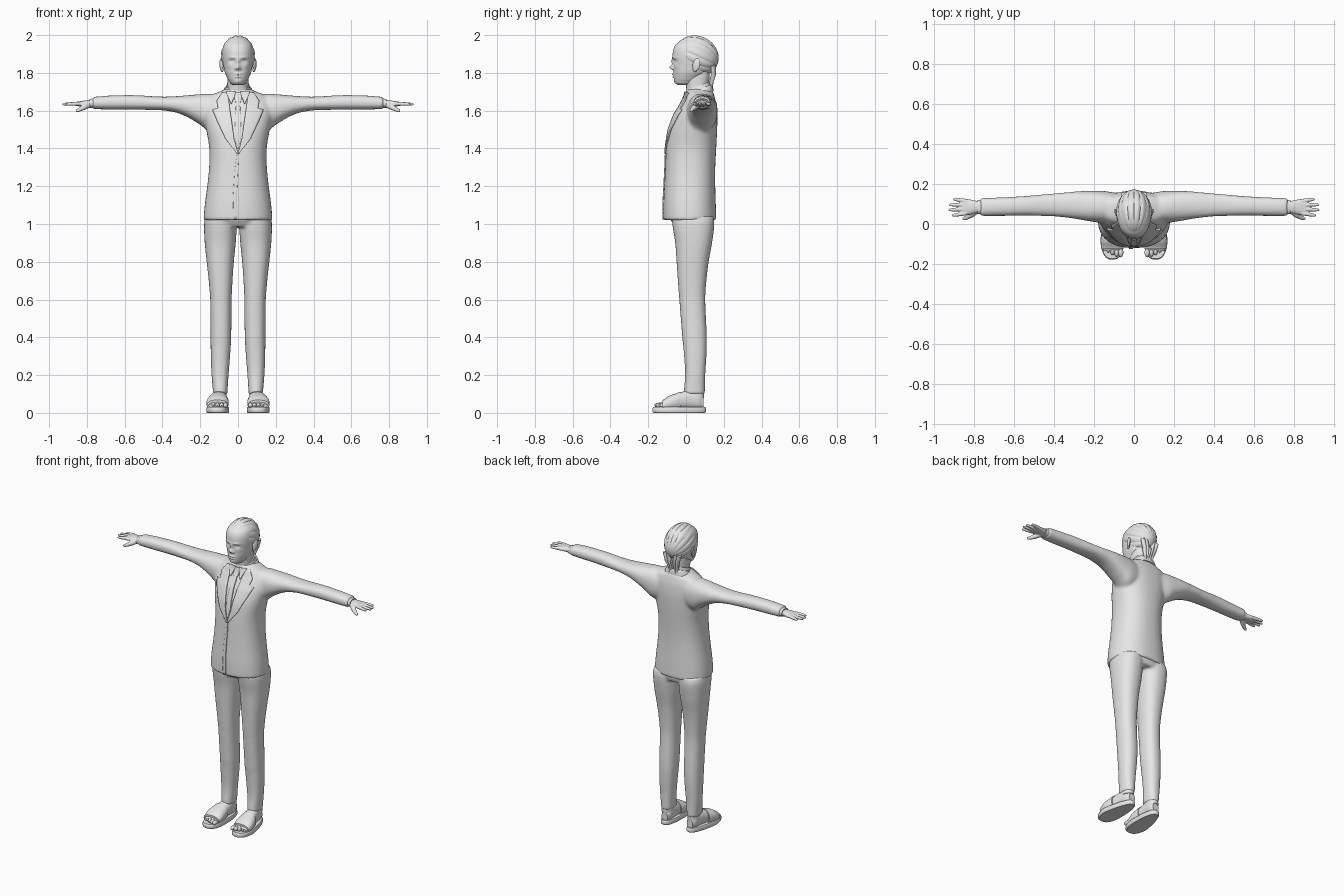
import bpy, bmesh, math
from mathutils import Vector, Matrix

if "Cube" in bpy.data.objects:
    bpy.data.objects.remove(bpy.data.objects["Cube"])

grey = bpy.data.materials.new("light_grey")
grey.diffuse_color = (0.8, 0.8, 0.8, 1)
grey.use_nodes = True
grey.node_tree.nodes["Principled BSDF"].inputs["Base Color"].default_value = grey.diffuse_color


def finish(name, bm, mirror=False, voxel=0, thick=0, angle=40):
    bmesh.ops.recalc_face_normals(bm, faces=bm.faces)
    me = bpy.data.meshes.new(name)
    bm.to_mesh(me)
    bm.free()
    me.materials.append(grey)
    for p in me.polygons:
        p.use_smooth = True
    me.set_sharp_from_angle(angle=math.radians(angle))
    ob = bpy.data.objects.new(name, me)
    bpy.context.collection.objects.link(ob)
    if thick:
        mod = ob.modifiers.new("thickness", 'SOLIDIFY')
        mod.thickness, mod.offset = thick, 0
    if mirror:
        ob.modifiers.new("mirror", 'MIRROR').use_clip = False
    if voxel:
        mod = ob.modifiers.new("merge", 'REMESH')
        mod.mode, mod.voxel_size, mod.use_smooth_shade = 'VOXEL', voxel, True
        mod = ob.modifiers.new("soften", 'SMOOTH')
        mod.factor, mod.iterations = 0.5, 5
    return ob


def dense(secs, k=6):
    """Smoothly interpolate cross-sections (t, a0, a1, b0, b1)."""
    out = []
    for i in range(len(secs) - 1):
        p0, p1, p2 = secs[max(i - 1, 0)], secs[i], secs[i + 1]
        p3 = secs[min(i + 2, len(secs) - 1)]
        for j in range(k):
            u = j / k
            row = [b + 0.5 * u * (c - a + u * (2*a - 5*b + 4*c - d + u * (3*(b - c) + d - a)))
                   for a, b, c, d in zip(p0, p1, p2, p3)]
            row[0] = p1[0] + (p2[0] - p1[0]) * u
            out.append(row)
    return out + [list(secs[-1])]


def skin(bm, rings, cap=True):
    vr = [[bm.verts.new(p) for p in r] for r in rings]
    n = len(vr[0])
    for a, b in zip(vr, vr[1:]):
        for i in range(n):
            bm.faces.new((a[i], a[(i + 1) % n], b[(i + 1) % n], b[i]))
    if cap:
        bm.faces.new(vr[0])
        bm.faces.new(vr[-1])


def loft(bm, secs, axis='z', n=40, m=2.3, k=6, fn=None, cap=True):
    """Superelliptic rings along an axis; ranges a, b span the other two axes in order."""
    rings = []
    for t, a0, a1, b0, b1 in dense(secs, k):
        ring = []
        for i in range(n):
            w = 2 * math.pi * i / n
            c, s = math.cos(w), math.sin(w)
            a = (a0 + a1) / 2 + (a1 - a0) / 2 * math.copysign(abs(c) ** (2 / m), c)
            b = (b0 + b1) / 2 + (b1 - b0) / 2 * math.copysign(abs(s) ** (2 / m), s)
            p = {'z': (a, b, t), 'x': (t, a, b), 'y': (a, t, b)}[axis]
            ring.append(fn(*p) if fn else p)
        rings.append(ring)
    skin(bm, rings, cap)


def tube(bm, pts, radii, n=12):
    pts = [Vector(p) for p in pts]
    rings = []
    for i, p in enumerate(pts):
        q = (pts[min(i + 1, len(pts) - 1)] - pts[max(i - 1, 0)]).to_track_quat('Z', 'Y')
        rings.append([p + q @ Vector((radii[i] * math.cos(2 * math.pi * j / n),
                                      radii[i] * math.sin(2 * math.pi * j / n), 0)) for j in range(n)])
    skin(bm, rings)


def ball(bm, c, r, rot=Matrix()):
    bmesh.ops.create_uvsphere(bm, u_segments=16, v_segments=10, radius=1,
                              matrix=Matrix.Translation(c) @ rot @ Matrix.Diagonal((*r, 1)))


def sym(z, w, y0, y1):
    return (z, -w, w, y0, y1)


# Jacket: torso and sleeves merged into one surface
torso = [sym(1.02, .182, -.12, .16), sym(1.1, .176, -.12, .158), sym(1.2, .163, -.115, .155),
         sym(1.3, .153, -.11, .155), sym(1.4, .152, -.105, .16), sym(1.5, .168, -.09, .165),
         sym(1.58, .182, -.06, .166), sym(1.64, .18, -.025, .16), sym(1.68, .15, -.005, .15),
         sym(1.7, .1, .0, .142), sym(1.715, .07, .01, .13)]
sleeve = [(.08, .01, .155, 1.5, 1.68), (.15, .005, .165, 1.49, 1.69), (.2, .01, .166, 1.525, 1.687),
          (.26, .02, .165, 1.562, 1.682), (.32, .03, .16, 1.588, 1.677), (.4, .038, .153, 1.602, 1.674),
          (.55, .042, .14, 1.605, 1.682), (.68, .04, .133, 1.606, 1.68), (.77, .04, .13, 1.608, 1.673)]
bm = bmesh.new()
loft(bm, torso)
loft(bm, sleeve, 'x')
finish("jacket", bm, mirror=True, voxel=.009)

rows = dense(torso)


def front(x, z):
    for a, b in zip(rows, rows[1:]):
        if a[0] <= z <= b[0]:
            u = (z - a[0]) / (b[0] - a[0])
            r = [p + (q - p) * u for p, q in zip(a, b)]
            f = min(1, abs(x) / r[2])
            return (r[3] + r[4]) / 2 - (r[4] - r[3]) / 2 * (1 - f ** 2.3) ** (1 / 2.3)
    return 0


def plate(name, edges, lift, mirror=False):
    """Thin cloth plate lying on the chest; edges are (z, x_inner, x_outer)."""
    bm = bmesh.new()
    grid = []
    for a, b in zip(edges, edges[1:]):
        for j in range(7):
            z, l, r = [p + (q - p) * j / 6 for p, q in zip(a, b)]
            grid.append([bm.verts.new((x, front(x, z) - lift, z))
                         for x in (l + (r - l) * i / 8 for i in range(9))])
    for a, b in zip(grid, grid[1:]):
        for i in range(8):
            bm.faces.new((a[i], a[i + 1], b[i + 1], b[i]))
    bmesh.ops.remove_doubles(bm, verts=bm.verts, dist=1e-5)
    finish(name, bm, mirror, thick=.008)


plate("lapel", [(1.37, -.002, .004), (1.45, .02, .065), (1.55, .034, .112), (1.605, .042, .135),
                (1.612, .043, .105), (1.65, .048, .112), (1.695, .055, .082)], .004, True)
plate("necktie", [(1.4, -.004, .004), (1.46, -.017, .017), (1.645, -.011, .011),
                  (1.65, -.016, .016), (1.695, -.021, .021)], .003)
plate("shirt_collar_wing", [(1.638, .034, .038), (1.67, .02, .052), (1.7, .012, .062)], .005, True)
plate("jacket_front_edge", [(1.025, -.024, -.004), (1.15, -.026, -.006), (1.28, -.018, 0),
                            (1.38, -.004, .004)], .001)

# Collars, rising toward the nape
tilt = lambda x, y, z: (x, y, z + (y - .07) * .35)
bm = bmesh.new()
loft(bm, [sym(1.675, .09, -.005, .146), sym(1.7, .08, .0, .143), sym(1.717, .071, .008, .137)], fn=tilt)
finish("jacket_collar", bm)
bm = bmesh.new()
loft(bm, [sym(1.69, .072, -.002, .135), sym(1.72, .065, .0, .13), sym(1.735, .061, .004, .128)], fn=tilt)
finish("shirt_collar", bm)

# Trousers: hips and legs merged
bm = bmesh.new()
loft(bm, [sym(.985, .155, -.06, .14), sym(1.03, .172, -.085, .15), sym(1.08, .16, -.08, .14)])
loft(bm, [(.1, .056, .132, -.012, .1), (.2, .05, .14, -.005, .102), (.3, .042, .144, -.01, .108),
          (.4, .036, .145, -.02, .11), (.6, .034, .147, -.035, .102), (.7, .029, .155, -.043, .108),
          (.8, .022, .166, -.05, .12), (.9, .012, .176, -.057, .138), (1, .006, .18, -.072, .15),
          (1.04, .006, .174, -.075, .145)])
finish("trousers", bm, mirror=True, voxel=.008)


# Sandals and feet
def foot_shape(x, y, z):
    t = max(0, min(1, (y + .08) / .16))
    return (.108 + (x - .108) * (1 - .3 * t) - .014 * t, y, z)


bm = bmesh.new()
loft(bm, [(0, .05, .166, -.172, .1), (.006, .046, .17, -.178, .106), (.024, .046, .17, -.178, .106),
          (.03, .049, .167, -.174, .102)], fn=foot_shape, m=2.6, k=3)
finish("sandal_sole", bm, mirror=True)
bm = bmesh.new()
loft(bm, [(-.135, .062, .155, .025, .05), (-.11, .057, .158, .022, .07), (-.07, .056, .159, .02, .09),
          (-.03, .058, .155, .02, .108), (.02, .058, .152, .02, .12), (.07, .06, .15, .02, .11),
          (.093, .075, .137, .026, .08)], 'y', fn=foot_shape)
for i in range(5):
    ball(bm, (.066 + .021 * i, -.143 + .005 * i * i / 2, .04), (.013 - .001 * i, .024, .014))
finish("foot", bm, mirror=True)
bm = bmesh.new()
loft(bm, [(-.125, .052, .164, .012, .068), (-.09, .049, .167, .012, .09), (-.05, .05, .166, .012, .104),
          (-.028, .053, .162, .012, .112)], 'y', fn=foot_shape)
finish("sandal_strap", bm, mirror=True)
bm = bmesh.new()
loft(bm, [(.08, .06, .13, -.002, .096), (.11, .06, .128, 0, .096), (.16, .06, .128, .005, .09)])
finish("ankle", bm, mirror=True)

# Hands: cuff, palm, fingers and thumb
bm = bmesh.new()
loft(bm, [(.75, .047, .123, 1.612, 1.667), (.785, .05, .12, 1.614, 1.662)], 'x')
finish("shirt_cuff", bm, mirror=True)
bm = bmesh.new()
loft(bm, [(.77, .06, .112, 1.622, 1.656), (.8, .053, .118, 1.62, 1.655), (.835, .046, .125, 1.622, 1.65),
          (.862, .048, .122, 1.626, 1.646)], 'x')
for y0, x1, y1 in ((.054, .914, .042), (.075, .931, .07), (.096, .929, .096), (.115, .908, .125)):
    a, b = Vector((.84, y0, 1.637)), Vector((x1, y1, 1.634))
    tube(bm, [a.lerp(b, u) for u in (0, .35, .7, .93, 1)], [.011, .0105, .009, .007, .002])
tube(bm, [(.785, .07, 1.633), (.815, .046, 1.618), (.838, .032, 1.606), (.855, .026, 1.598),
          (.86, .024, 1.596)], [.016, .015, .011, .008, .002])
finish("hand", bm, mirror=True, voxel=.0035)

# Neck
bm = bmesh.new()
loft(bm, [sym(1.68, .06, .005, .125), sym(1.73, .055, .0, .12), sym(1.78, .056, -.01, .125),
          sym(1.81, .055, 0, .125)])
finish("neck", bm)

# Head with sculpted face: (x, z, x spread, z spread, push forward)
features = [(0, 1.829, .011, .012, .021), (0, 1.858, .008, .02, .008), (.013, 1.823, .006, .006, .008),
            (.032, 1.861, .014, .009, -.012), (.031, 1.859, .009, .005, .007), (.03, 1.882, .02, .006, .005),
            (0, 1.793, .018, .0045, .009), (0, 1.779, .015, .005, .009), (0, 1.754, .018, .012, .005),
            (.045, 1.835, .015, .012, .003)]


def face(x, y, z):
    if y < .02:
        y -= sum(p * math.exp(-((abs(x) - fx) / sx) ** 2 - ((z - fz) / sz) ** 2)
                 for fx, fz, sx, sz, p in features)
    return (x, y, z)


bm = bmesh.new()
loft(bm, [sym(1.736, .028, -.042, .03), sym(1.745, .04, -.055, .05), sym(1.765, .053, -.062, .08),
          sym(1.8, .069, -.065, .115), sym(1.84, .077, -.066, .135), sym(1.88, .082, -.071, .148),
          sym(1.92, .082, -.068, .15), sym(1.95, .074, -.054, .14), sym(1.975, .053, -.02, .115),
          sym(1.988, .02, .03, .08)], n=128, m=2.15, k=9, fn=face)
finish("head", bm, angle=80)
bm = bmesh.new()
turn = Matrix.Rotation(math.radians(-20), 4, 'Z') @ Matrix.Rotation(math.radians(-12), 4, 'X')
ball(bm, (.088, .055, 1.843), (.008, .021, .034), turn)
ball(bm, (.084, .047, 1.818), (.007, .011, .014))
finish("ear", bm, mirror=True)

# Braided hair: ridged cap with rows running front to back
bm = bmesh.new()
rot = Matrix.Rotation(math.radians(-25), 3, 'X')
rings = []
for i in range(1, 32):
    th = math.pi * i / 32
    ring = []
    for j in range(160):
        w = 2 * math.pi * j / 160
        r = math.sin(th) * (.965 + .06 * abs(math.sin(8 * w)) ** .6
                            + .006 * math.sin(th * 40) * abs(math.sin(8 * w)))
        p = rot @ Vector((.088 * r * math.cos(w), -.12 * math.cos(th), .105 * r * math.sin(w)))
        ring.append(p + Vector((0, .055, 1.889)))
    rings.append(ring)
skin(bm, rings)
finish("braided_hair", bm, angle=70)
bm = bmesh.new()
for i in range(5):
    x = (i - 2) * .02
    tube(bm, [(x * 1.3, .145, 1.84), (x, .145, 1.79), (x * .7, .134, 1.75), (x * .6, .136, 1.715),
              (x * .6, .137, 1.7)], [.014, .013, .011, .008, .003])
finish("braid_ends", bm)
